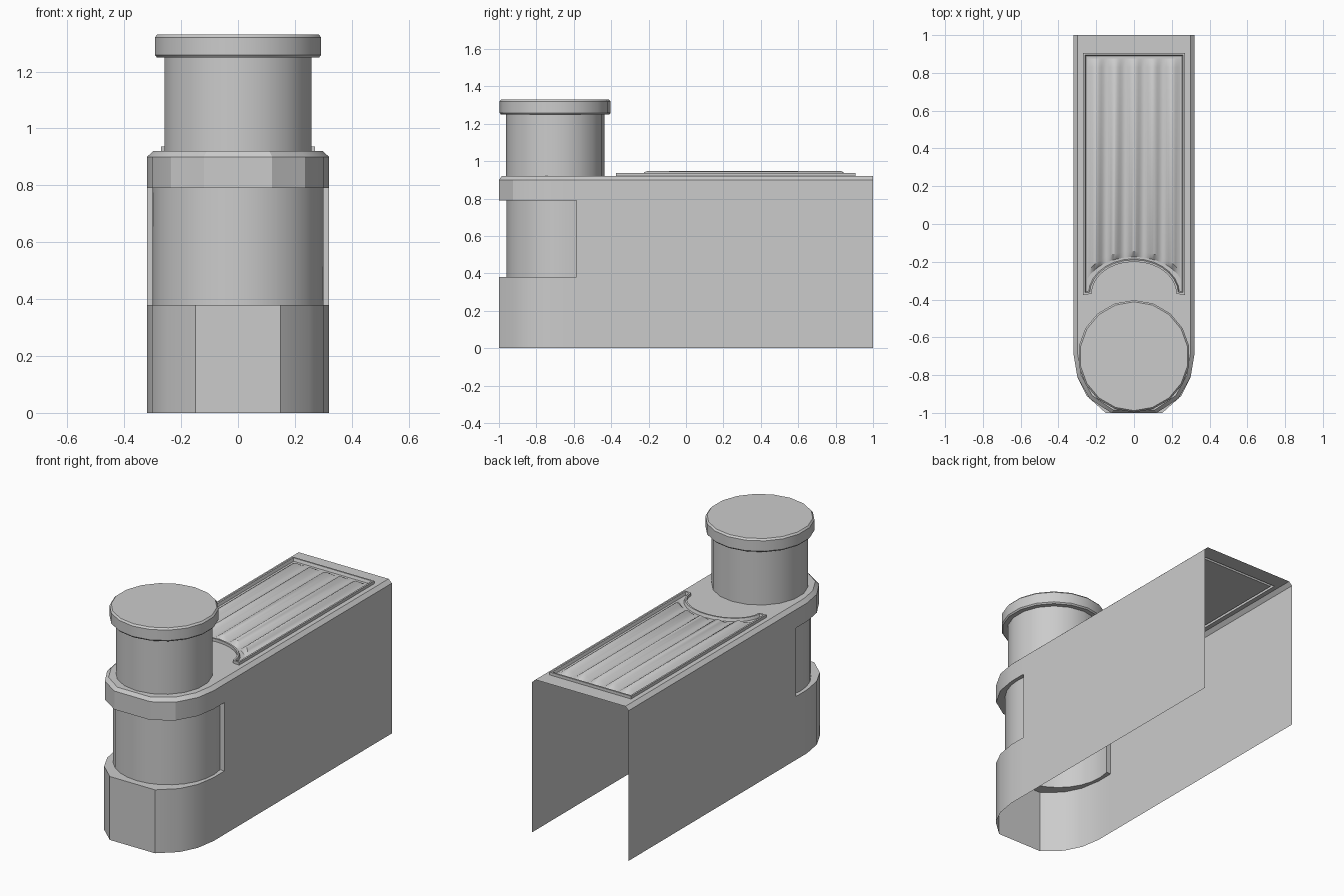
import bpy, bmesh, math
from mathutils import Vector

if "Cube" in bpy.data.objects:
    bpy.data.objects.remove(bpy.data.objects["Cube"])


def make(name, build, angle=35):
    bm = bmesh.new()
    build(bm)
    bmesh.ops.remove_doubles(bm, verts=bm.verts, dist=0.0005)
    bmesh.ops.recalc_face_normals(bm, faces=bm.faces)
    me = bpy.data.meshes.new(name)
    bm.to_mesh(me)
    bm.free()
    ob = bpy.data.objects.new(name, me)
    bpy.context.collection.objects.link(ob)
    bpy.ops.object.select_all(action='DESELECT')
    ob.select_set(True)
    bpy.context.view_layer.objects.active = ob
    bpy.ops.object.shade_smooth_by_angle(angle=math.radians(angle))
    return ob


def ring(bm, pts, z):
    return [bm.verts.new((x, y, z)) for x, y in pts]


def strip(bm, a, b, closed=False):
    n = len(a)
    for i in range(n if closed else n - 1):
        j = (i + 1) % n
        bm.faces.new((a[i], a[j], b[j], b[i]))


def mirrored(half):
    # right half runs back to front, then the left half front to back
    return half + [(-x, y) for x, y in reversed(half)]


def inset(pts, d):
    # mitred inward offset of a counter-clockwise outline
    out = []
    for i, p in enumerate(pts):
        p, a, b = Vector(p), Vector(pts[i - 1]), Vector(pts[(i + 1) % len(pts)])
        e, f = (p - a).normalized(), (b - p).normalized()
        n1, n2 = Vector((-e.y, e.x)), Vector((-f.y, f.x))
        out.append(tuple(p + (n1 + n2) * d / (1 + n1.dot(n2))))
    return out


CY = -0.70      # centre of the post
WIN = -0.585    # back edge of the front window
LOW, HIGH, EDGE, TOP = 0.38, 0.79, 0.90, 0.92

low_nose = mirrored([(0.32, WIN), (0.32, -0.69), (0.30, -0.81), (0.25, -0.91), (0.15, -1)])
top_nose = mirrored([(0.32, WIN), (0.32, -0.69), (0.30, -0.81), (0.235, -0.925), (0.12, -1)])
lip = mirrored([(0.298, WIN), (0.298, -0.69), (0.28, -0.80), (0.222, -0.908), (0.11, -0.985)])
a0 = math.asin((WIN + 0.66) / 0.30)
core = [(0.30 * math.cos(t), -0.66 + 0.30 * math.sin(t))
        for t in [a0 - (math.pi + 2 * a0) * i / 16 for i in range(17)]]

# outline of the raised panel, arched at the front around the post
arch = [(0.225 * math.cos(t), -0.37 + 0.17 * math.sin(t))
        for t in [math.pi * (1 - i / 14) for i in range(15)]]
panel = [(-0.27, -0.375)] + arch + [(0.27, -0.375), (0.27, 0.905), (-0.27, 0.905)]


# open-backed shell: lower skirt, recessed window wall, upper band
def shell(bm):
    strip(bm, ring(bm, low_nose, 0), ring(bm, low_nose, LOW))
    strip(bm, ring(bm, core, LOW), ring(bm, core, HIGH))
    strip(bm, ring(bm, top_nose, HIGH), ring(bm, top_nose, EDGE))
    strip(bm, ring(bm, top_nose, EDGE), ring(bm, lip, TOP))
    # window ledges
    bm.faces.new(ring(bm, low_nose + core[::-1], LOW))
    bm.faces.new(ring(bm, top_nose + core[::-1], HIGH))
    for s in (1, -1):
        x = 0.32 * s
        # flat side, window end and top chamfer
        bm.faces.new([bm.verts.new(v) for v in (
            (x, WIN, 0), (x, 1, 0), (x, 1, EDGE), (x, WIN, EDGE),
            (x, WIN, HIGH), (x, WIN, LOW))])
        bm.faces.new([bm.verts.new(v) for v in (
            (x, WIN, LOW), (x, WIN, HIGH),
            (s * core[0][0], WIN, HIGH), (s * core[0][0], WIN, LOW))])
        bm.faces.new([bm.verts.new(v) for v in (
            (x, WIN, EDGE), (x, 1, EDGE), (0.298 * s, 1, TOP), (0.298 * s, WIN, TOP))])


make("body_shell", shell, 25)


# top plate with an opening for the panel
def plate(bm):
    outer = [(0.298, 1)] + lip + [(-0.298, 1)]
    edges = []
    for pts in (outer, panel):
        v = ring(bm, pts, TOP)
        edges += [bm.edges.new((v[i - 1], v[i])) for i in range(len(v))]
    bmesh.ops.triangle_fill(bm, edges=edges, use_beauty=True, normal=(0, 0, 1))


make("top_plate", plate)


# raised rim of the panel with its sunken floor
def rim(bm):
    inner = inset(panel, 0.010)
    # the outline is wound counter-clockwise only if its signed area is positive
    foot = inset(panel, 0.016)
    r = [ring(bm, panel, TOP), ring(bm, panel, 0.937),
         ring(bm, inner, 0.937), ring(bm, foot, 0.92)]
    for a, b in zip(r, r[1:]):
        strip(bm, a, b, True)
    bm.faces.new(r[-1])


make("panel_rim", rim)


# five rounded lengthwise ribs with sloping ends
def ribs(bm):
    cols = []
    n = 40
    for i in range(n + 1):
        x = -0.245 + 0.49 * i / n
        z = 0.934 + 0.013 * math.cos(2 * math.pi * x / 0.1)
        y = -0.345 + 0.17 * math.sqrt(1 - (x / 0.26) ** 2)
        cols.append([bm.verts.new(v) for v in (
            (x, y, 0.92), (x, y + 0.03, z), (x, 0.83, z), (x, 0.875, 0.92))])
    for a, b in zip(cols, cols[1:]):
        strip(bm, a, b)


make("panel_ribs", ribs, 40)


# post and its wider cap as one turned profile
def post(bm):
    profile = [(0.263, TOP), (0.263, 1.25), (0.29, 1.25), (0.297, 1.258),
               (0.297, 1.32), (0.288, 1.33)]
    n = 18
    rings = [ring(bm, [(r * math.sin(2 * math.pi * k / n),
                        CY + r * math.cos(2 * math.pi * k / n)) for k in range(n)], z)
             for r, z in profile]
    for a, b in zip(rings, rings[1:]):
        strip(bm, a, b, True)
    bm.faces.new(rings[-1])


make("capped_post", post, 30)
